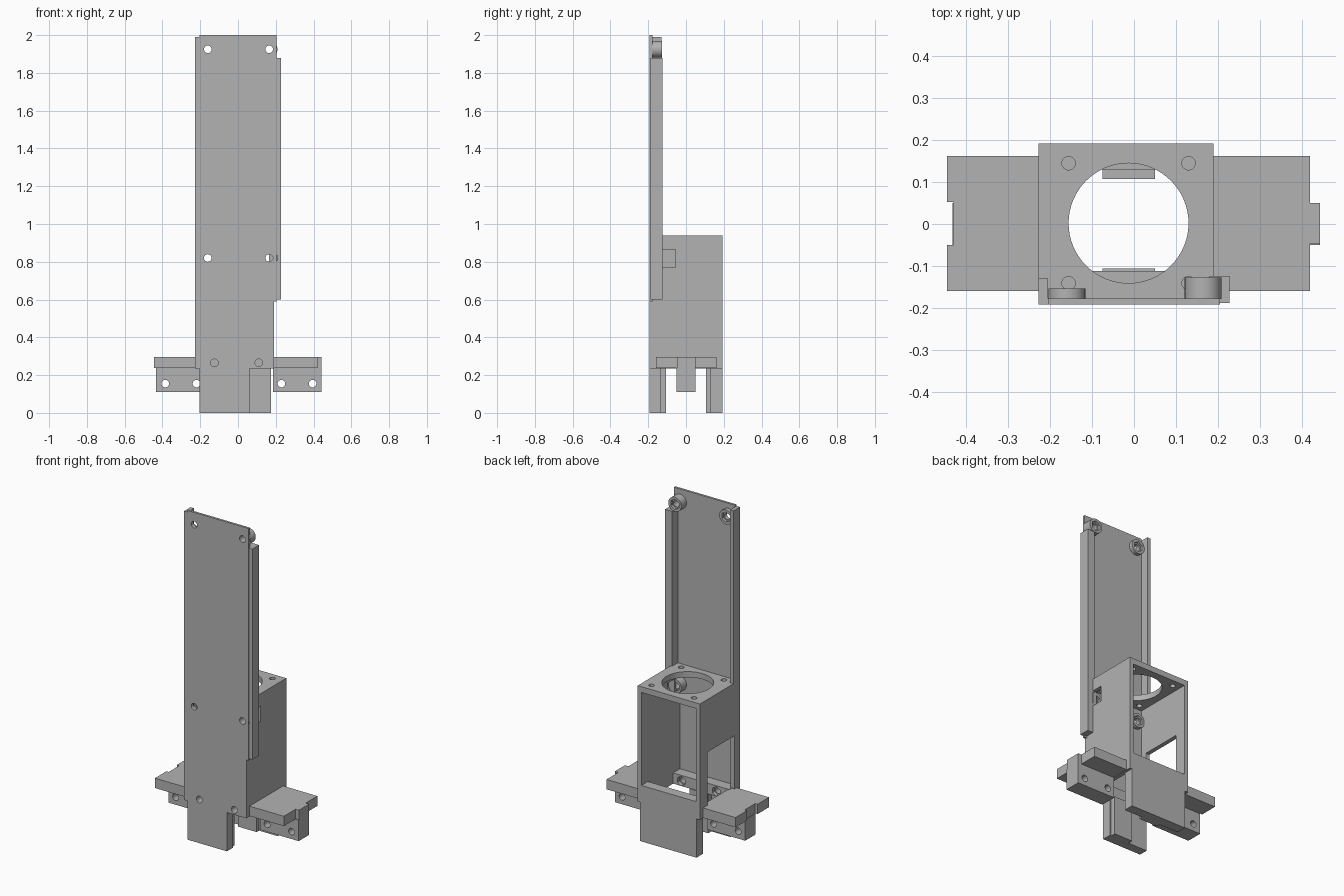
import bpy
import math

cube = bpy.data.objects.get("Cube")
if cube:
    bpy.data.objects.remove(cube, do_unlink=True)

grey = bpy.data.materials.new("plain grey")
grey.use_nodes = True
grey.diffuse_color = (0.45, 0.45, 0.45, 1)
grey.node_tree.nodes["Principled BSDF"].inputs["Base Color"].default_value = (0.45, 0.45, 0.45, 1)


def finish(name):
    ob = bpy.context.object
    ob.name = name
    ob.data.materials.append(grey)
    return ob


def box(name, x, y, z):
    """Block given by its (low, high) range on each axis."""
    mid = [(a + b) / 2 for a, b in (x, y, z)]
    bpy.ops.mesh.primitive_cube_add(size=1, location=mid)
    bpy.context.object.scale = [b - a for a, b in (x, y, z)]
    bpy.ops.object.transform_apply(location=True, rotation=False, scale=True)
    return finish(name)


def rod(name, r, centre, depth, axis="Y", sides=32):
    rot = (math.pi / 2, 0, 0) if axis == "Y" else (0, 0, 0)
    bpy.ops.mesh.primitive_cylinder_add(vertices=sides, radius=r, depth=depth,
                                        location=centre, rotation=rot)
    bpy.ops.object.transform_apply(location=True, rotation=True, scale=True)
    return finish(name)


def combine(ob, others, operation):
    for other in others:
        mod = ob.modifiers.new(operation, "BOOLEAN")
        mod.operation = operation
        mod.solver = "EXACT"
        mod.object = other
        bpy.context.view_layer.objects.active = ob
        bpy.ops.object.modifier_apply(modifier=mod.name)
        bpy.data.objects.remove(other, do_unlink=True)


def cut(ob, *cutters):
    combine(ob, cutters, "DIFFERENCE")


def smooth(ob):
    bpy.ops.object.select_all(action="DESELECT")
    ob.select_set(True)
    bpy.context.view_layer.objects.active = ob
    bpy.ops.object.shade_smooth_by_angle(angle=math.radians(30))


HOLE = 0.02
LEFT_X, RIGHT_X = -0.16, 0.165
SCREW_Z = (0.82, 1.925)
LOW_SCREWS = (-0.125, 0.11)
MID = -0.013

# Tall front plate, narrower beside the housing foot
plate = box("front_plate", (-0.228, 0.205), (-0.192, -0.178), (0.235, 2))
cut(plate, box("cut", (0.19, 0.3), (-0.3, 0), (0.1, 0.59)),
    box("cut", (-0.3, -0.205), (-0.3, 0), (1.99, 2.1)))
for z in SCREW_Z:
    cut(plate, *[rod("cut", HOLE, (x, -0.185, z), 0.1) for x in (LEFT_X, RIGHT_X)])
cut(plate, *[rod("cut", HOLE, (x, -0.185, 0.265), 0.1) for x in LOW_SCREWS])
smooth(plate)

# Edge rails of the plate
box("right_rail", (-0.228, -0.205), (-0.19, -0.13), (0.9, 1.99))
rail = box("left_rail", (0.18, 0.228), (-0.188, -0.124), (0.6, 1.88))
cut(rail, rod("cut", 0.043, (RIGHT_X, -0.15, 0.82), 0.2),
    box("cut", (0.1, 0.205), (-0.2, -0.178), (0.5, 2)))

# Screw bosses with hexagonal nut pockets
for z in SCREW_Z:
    for side, x, back in (("right", LEFT_X, -0.154), ("left", RIGHT_X, -0.128)):
        boss = rod(side + "_boss", 0.044, (x, (back - 0.179) / 2, z), back + 0.179)
        cut(boss, rod("cut", HOLE, (x, -0.15, z), 0.2),
            rod("cut", 0.031, (x, back, z), 0.03, sides=6))
        smooth(boss)

# Open housing: hollow block, rear window, side window and access notch
house = box("housing", (-0.228, 0.19), (-0.19, 0.192), (0.235, 0.94))
cut(house,
    box("cut", (-0.202, 0.165), (-0.178, 0.13), (0.1, 0.905)),
    box("cut", (-0.202, 0.165), (0, 0.3), (0.34, 0.905)),
    box("cut", (-0.3, -0.15), (-0.14, 0.12), (0.297, 0.62)),
    box("cut", (0.13, 0.3), (-0.126, -0.056), (0.77, 0.865)),
    rod("cut", 0.143, (MID, 0.002, 0.94), 0.2, "Z", 64))
# Corner holes of the top
for x in (MID - 0.143, MID + 0.143):
    cut(house, *[rod("cut", 0.016, (x, y, 0.94), 0.1, "Z") for y in (-0.141, 0.145)])
# Screw holes through the front wall
cut(house, *[rod("cut", HOLE, (x, -0.19, 0.265), 0.1) for x in LOW_SCREWS])
cut(house, *[rod("cut", HOLE, (x, -0.19, 0.82), 0.1) for x in (LEFT_X, RIGHT_X)])
smooth(house)

# Cross bar behind the lower screws
bar = box("lower_bar", (-0.21, 0.17), (-0.18, -0.112), (0.235, 0.3))
for x in LOW_SCREWS:
    cut(bar, rod("cut", HOLE, (x, -0.15, 0.265), 0.2),
        rod("cut", 0.029, (x, -0.112, 0.265), 0.04, sides=6))
smooth(bar)

# Legs with their inner ribs
box("front_leg", (-0.205, 0.06), (-0.192, -0.136), (0, 0.237))
box("front_rib", (-0.075, 0.05), (-0.137, -0.106), (0, 0.237))
box("back_leg", (-0.205, 0.175), (0.13, 0.192), (0, 0.237))
box("back_rib", (-0.075, 0.05), (0.107, 0.131), (0, 0.237))

# Side arms: one ends in a tab, the other in a matching notch
box("left_arm", (0.185, 0.42), (-0.16, 0.162), (0.237, 0.297))
box("left_tab", (0.41, 0.443), (-0.047, 0.05), (0.237, 0.297))
arm = box("right_arm", (-0.446, -0.22), (-0.16, 0.162), (0.237, 0.297))
cut(arm, box("cut", (-0.5, -0.43), (-0.05, 0.052), (0.1, 0.4)))

# Drilled blocks below the arms
for name, x, holes in (("left_block", (0.185, 0.443), (0.23, 0.395)),
                       ("right_block", (-0.433, -0.175), (-0.22, -0.385))):
    block = box(name, x, (-0.05, 0.05), (0.11, 0.238))
    cut(block, *[rod("cut", HOLE, (h, 0, 0.155), 0.3) for h in holes])
    smooth(block)
